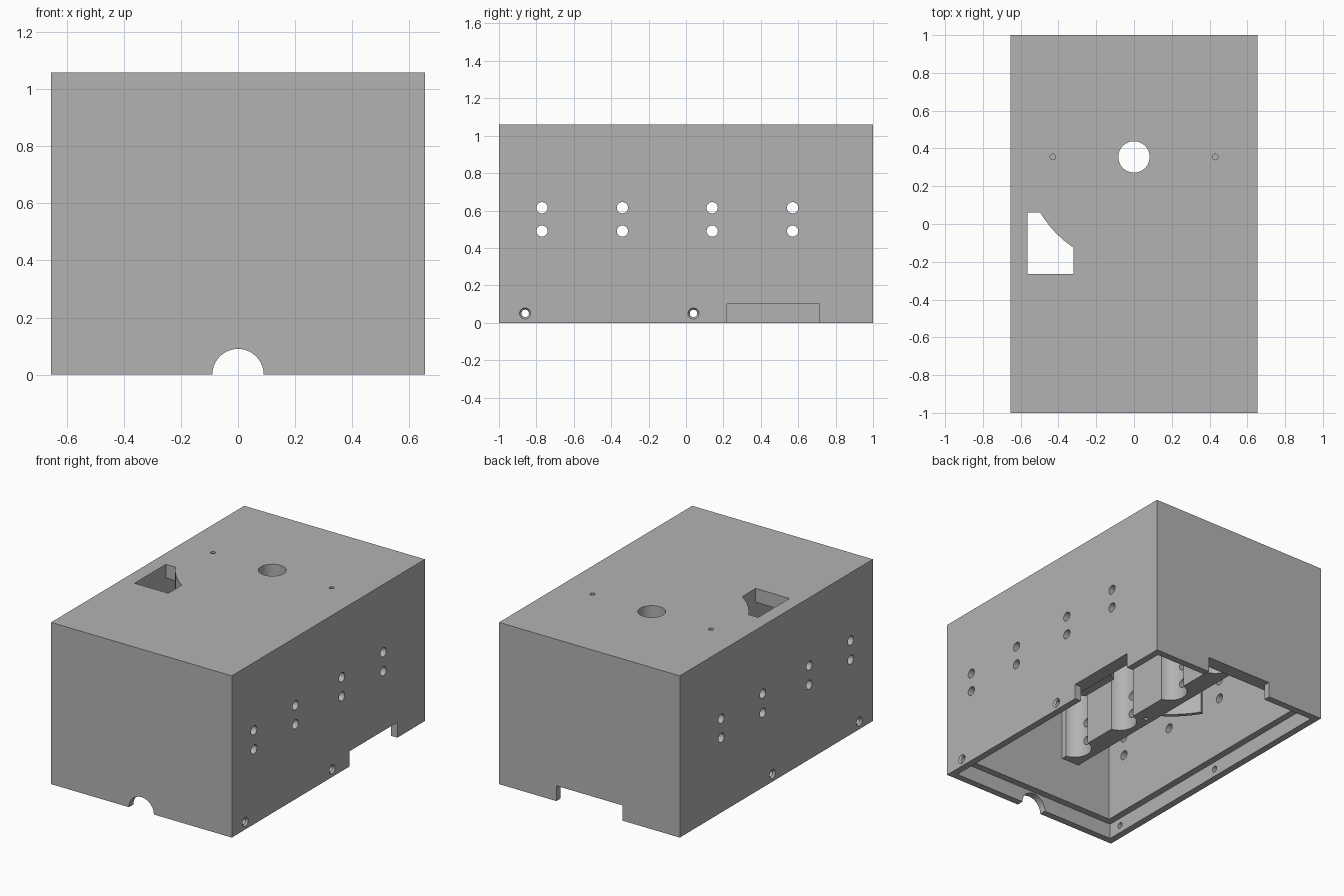
import bpy, bmesh, math
from mathutils import Matrix, Vector

cube = bpy.data.objects.get("Cube")
if cube:
    bpy.data.objects.remove(cube)

grey = bpy.data.materials.new("plain grey")
grey.use_nodes = True
GREY = (0.45, 0.45, 0.45, 1)
grey.diffuse_color = GREY
grey.node_tree.nodes["Principled BSDF"].inputs["Base Color"].default_value = GREY

HX, HY, TOP = 0.655, 1.0, 1.06      # outer half sizes and height
LIP, WALL = 0.045, 0.09             # thin bottom lip, full wall
CEIL = TOP - WALL
HANG = 0.39                         # underside of the hanging rails
SCREW_Y = (-0.77, -0.34, 0.14, 0.57)
PLATE_Y = 0.355                     # centre of the top shaft hole


def finish(name, bm):
    bmesh.ops.recalc_face_normals(bm, faces=bm.faces)
    mesh = bpy.data.meshes.new(name)
    bm.to_mesh(mesh)
    bm.free()
    ob = bpy.data.objects.new(name, mesh)
    bpy.context.collection.objects.link(ob)
    mesh.materials.append(grey)
    return ob


def box(name, lo, hi):
    bm = bmesh.new()
    lo, hi = Vector(lo), Vector(hi)
    bmesh.ops.create_cube(bm, size=1, matrix=Matrix.Translation((lo + hi) / 2)
                          @ Matrix.Diagonal((*(hi - lo), 1)))
    return finish(name, bm)


def rod(name, a, b, r1, r2=None, sides=40):
    a, b = Vector(a), Vector(b)
    turn = (b - a).to_track_quat('Z', 'Y').to_matrix().to_4x4()
    bm = bmesh.new()
    bmesh.ops.create_cone(bm, cap_ends=True, segments=sides, radius1=r1,
                          radius2=r1 if r2 is None else r2, depth=(b - a).length,
                          matrix=Matrix.Translation((a + b) / 2) @ turn)
    return finish(name, bm)


def prism(name, points, z0, z1):
    bm = bmesh.new()
    face = bm.faces.new([bm.verts.new((x, y, z0)) for x, y in points])
    grown = bmesh.ops.extrude_face_region(bm, geom=[face])["geom"]
    bmesh.ops.translate(bm, vec=(0, 0, z1 - z0),
                        verts=[v for v in grown if isinstance(v, bmesh.types.BMVert)])
    return finish(name, bm)


def cut(target, cutters):
    bpy.context.view_layer.objects.active = target
    for c in cutters:
        m = target.modifiers.new("cut", 'BOOLEAN')
        m.operation, m.solver, m.object = 'DIFFERENCE', 'EXACT', c
        bpy.ops.object.modifier_apply(modifier=m.name)
        bpy.data.objects.remove(c)


def side_drills():
    return [rod("drill", (-1, y, z), (1, y, z), 0.03, sides=28)
            for y in SCREW_Y for z in (0.49, 0.615)]


def arc(radius, a0, a1, steps=12):
    return [(radius * math.cos(a0 + (a1 - a0) * i / steps),
             PLATE_Y + radius * math.sin(a0 + (a1 - a0) * i / steps))
            for i in range(steps + 1)]


# Housing with stepped recess for a bottom cover
housing = box("housing", (-HX, -HY, 0), (HX, HY, TOP))
cut(housing, [
    box("cavity", (WALL - HX, WALL - HY, -0.2), (HX - WALL, HY - WALL, CEIL)),
    box("recess", (LIP - HX, LIP - HY, -0.2), (HX - LIP, HY - LIP, 0.1)),
    box("back_notch", (-0.24, 0.9, -0.2), (0.24, 1.2, 0.1)),
    box("side_notch", (0.56, 0.22, -0.2), (0.8, 0.715, 0.1)),
    rod("cable_notch", (0, -1.2, 0), (0, -0.9, 0), 0.09),
    rod("shaft_hole", (0, PLATE_Y, 0.9), (0, PLATE_Y, 1.2), 0.083, sides=48),
] + side_drills())

# Blind top screw holes and countersunk cover screws
cut(housing, [rod("pilot", (x, PLATE_Y, 1.0), (x, PLATE_Y, 1.2), 0.015, sides=20)
              for x in (-0.43, 0.43)])
for y in (-0.86, 0.04):
    cut(housing, [rod("cover_screw", (-1, y, 0.05), (1, y, 0.05), 0.02, sides=24)])
    for s in (-1, 1):
        cut(housing, [rod("countersink", (s * (HX + 0.015), y, 0.05),
                          (s * (HX - 0.015), y, 0.05), 0.0425, 0.0175, sides=24)])

# Top window with one curved corner
RING = 0.577
a0 = math.pi + math.asin((PLATE_Y - 0.06) / RING)
a1 = math.pi + math.acos(0.32 / RING)
curve = arc(RING, a0, a1)
cut(housing, [prism("window", [(-0.565, -0.265), (-0.565, 0.06)] + curve
                    + [(-0.32, -0.265)], 0.9, 1.2)])

# Thin curved guard below the window
guard = prism("curved_guard", curve + arc(RING - 0.025, a0, a1)[::-1], HANG, CEIL + 0.02)

# Hanging rails with vertical screw grooves
parts = [housing, guard]
for s, side in ((-1, "right"), (1, "left")):
    xs = sorted((s * 0.19, s * 0.32))
    rail = box(side + "_rail", (xs[0], -0.93, HANG), (xs[1], 0.71, CEIL + 0.02))
    cut(rail, [rod("groove", (s * 0.17, y, 0.2), (s * 0.17, y, CEIL), 0.105)
               for y in SCREW_Y])
    cut(rail, side_drills() + [rod("pilot", (s * 0.27, -0.21, 0.3),
                                   (s * 0.27, -0.21, 0.5), 0.013, sides=16)])
    parts.append(rail)

# Smooth holes, sharp edges
for ob in parts:
    bpy.ops.object.select_all(action='DESELECT')
    ob.select_set(True)
    bpy.context.view_layer.objects.active = ob
    bpy.ops.object.shade_smooth_by_angle(angle=math.radians(30))
